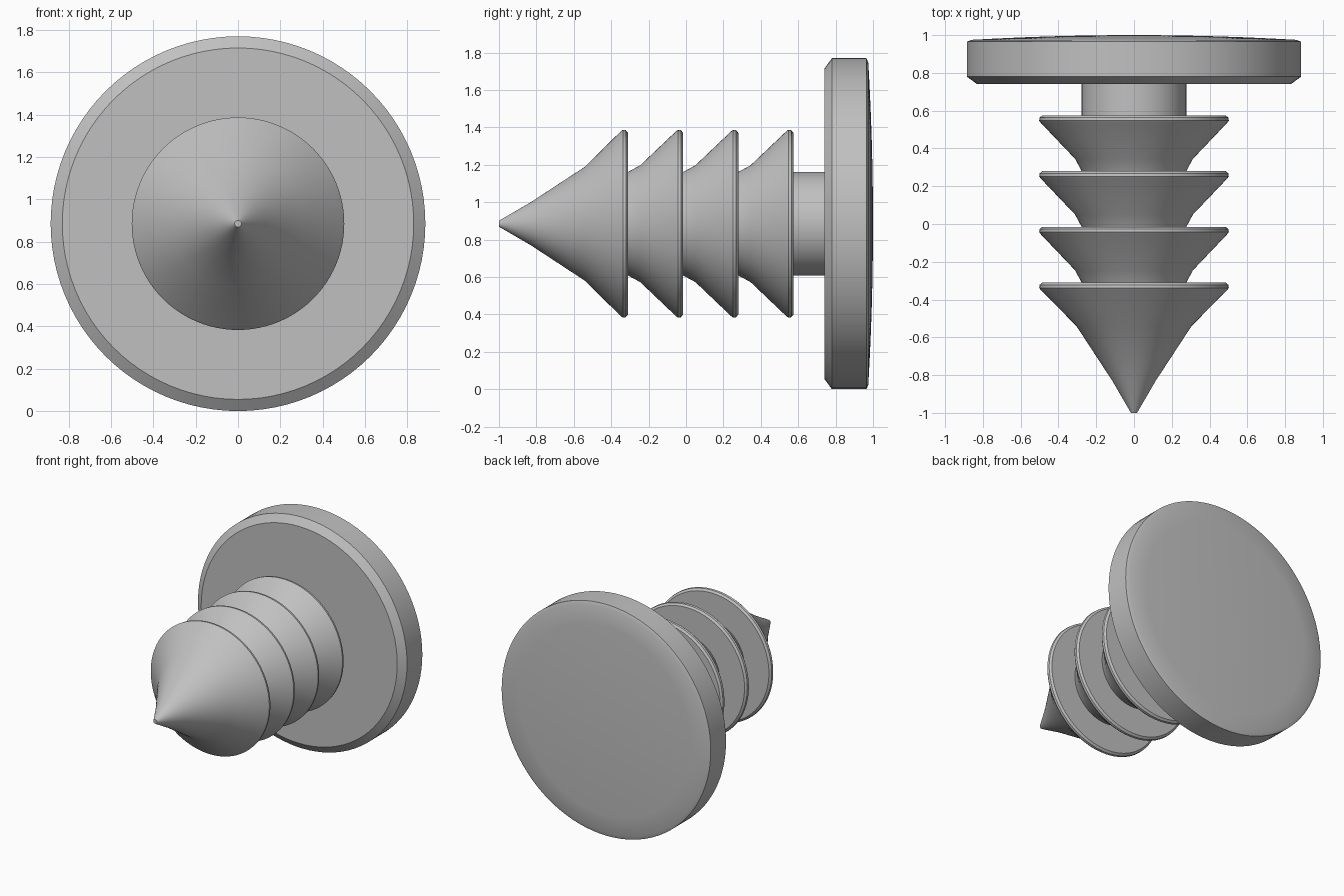
import bpy, bmesh, math
from mathutils import Vector, Matrix

old = bpy.data.objects.get("Cube")
if old:
    bpy.data.objects.remove(old, do_unlink=True)

AXIS_Z = 0.885
SEGMENTS = 96

# Single grey plastic material
grey = bpy.data.materials.new("grey plastic")
grey.use_nodes = True
colour = (0.53, 0.53, 0.53, 1)
grey.diffuse_color = colour
grey.node_tree.nodes["Principled BSDF"].inputs["Base Color"].default_value = colour


def lathe(name, profile):
    """Revolve (y, radius) points about the fastener's long axis."""
    bm = bmesh.new()
    verts = [bm.verts.new((r, y, 0)) for y, r in profile]
    edges = [bm.edges.new(pair) for pair in zip(verts, verts[1:])]
    bmesh.ops.spin(bm, geom=verts + edges, cent=(0, 0, 0), axis=(0, 1, 0),
                   angle=math.tau, steps=SEGMENTS, use_merge=True)
    bmesh.ops.remove_doubles(bm, verts=bm.verts, dist=1e-5)
    bmesh.ops.recalc_face_normals(bm, faces=bm.faces)
    mesh = bpy.data.meshes.new(name)
    bm.to_mesh(mesh)
    bm.free()
    mesh.materials.append(grey)
    obj = bpy.data.objects.new(name, mesh)
    obj.location.z = AXIS_Z
    bpy.context.collection.objects.link(obj)
    bpy.ops.object.select_all(action='DESELECT')
    obj.select_set(True)
    bpy.context.view_layer.objects.active = obj
    bpy.ops.object.shade_smooth_by_angle(angle=math.radians(30))
    return obj


# Pointed tip, then four identical barbs along the shank
CORE = 0.277
shank = [(-1, 0), (-1, 0.016), (-0.83, 0.115), (-0.54, 0.305)]
for i in range(4):
    back = -0.31 + 0.295 * i
    if i:
        shank.append((back - 0.23, 0.312))
    shank += [(back - 0.04, 0.493), (back - 0.028, 0.502),
              (back - 0.012, 0.5), (back, 0.485), (back, CORE)]
shank += [(0.76, CORE), (0.76, 0)]
lathe("barbed_shank", shank)

# Round head with a front chamfer and a shallow domed back
head = [(0.74, 0), (0.74, 0.83), (0.78, 0.885), (0.965, 0.885), (0.975, 0.86)]
head += [(1 - 0.034 * r * r, r) for r in (0.72, 0.58, 0.44, 0.3, 0.15, 0)]
lathe("round_head", head)
